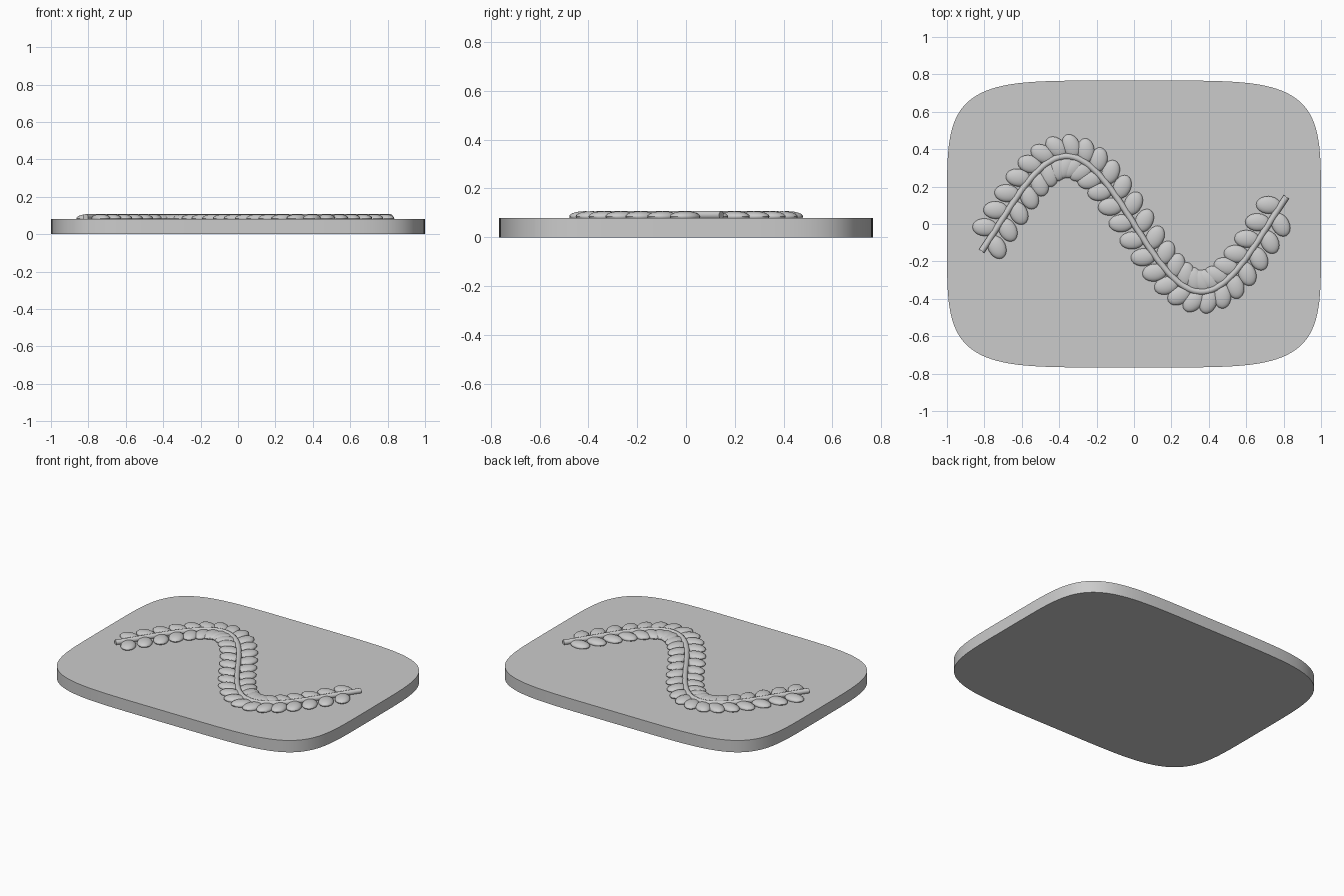
import bpy, bmesh, math
from mathutils import Matrix

if "Cube" in bpy.data.objects:
    bpy.data.objects.remove(bpy.data.objects["Cube"])

AMP, FREQ = 0.362, 4.36


def wave(x):
    return -AMP * math.sin(FREQ * x)


def add_object(name, bm):
    bmesh.ops.recalc_face_normals(bm, faces=bm.faces[:])
    mesh = bpy.data.meshes.new(name)
    bm.to_mesh(mesh)
    bm.free()
    ob = bpy.data.objects.new(name, mesh)
    bpy.context.collection.objects.link(ob)
    bpy.ops.object.select_all(action='DESELECT')
    ob.select_set(True)
    bpy.context.view_layer.objects.active = ob
    bpy.ops.object.shade_smooth_by_angle(angle=math.radians(35))
    return ob


# base slab: superellipse outline, extruded upward
def spow(v, e):
    return math.copysign(abs(v) ** e, v)


bm = bmesh.new()
N = 144
ring = []
for i in range(N):
    t = 2 * math.pi * i / N
    ring.append(bm.verts.new((spow(math.cos(t), 0.4), 0.767 * spow(math.sin(t), 0.4), 0)))
face = bm.faces.new(ring)
ext = bmesh.ops.extrude_face_region(bm, geom=[face])
top = [g for g in ext['geom'] if isinstance(g, bmesh.types.BMVert)]
bmesh.ops.translate(bm, verts=top, vec=(0, 0, 0.08))
add_object("base_slab", bm)

# stem: round tube swept along the wave
bm = bmesh.new()
STEPS, SIDES, R = 96, 12, 0.017
rings = []
for i in range(STEPS + 1):
    x = -0.815 + 1.63 * i / STEPS
    a = math.atan(-AMP * FREQ * math.cos(FREQ * x))
    loop = []
    for k in range(SIDES):
        p = 2 * math.pi * k / SIDES
        u, w = R * math.cos(p), R * math.sin(p)
        loop.append(bm.verts.new((x - u * math.sin(a), wave(x) + u * math.cos(a), 0.091 + w)))
    rings.append(loop)
for r0, r1 in zip(rings, rings[1:]):
    for k in range(SIDES):
        j = (k + 1) % SIDES
        bm.faces.new((r0[k], r0[j], r1[j], r1[k]))
bm.faces.new(rings[0])
bm.faces.new(rings[-1])
add_object("vine_stem", bm)

# leaves: flattened ellipsoids alternating sides, swept backward
bm = bmesh.new()
COUNT = 54
for i in range(COUNT):
    x = -0.78 + 1.546 * i / (COUNT - 1)
    a = math.atan(-AMP * FREQ * math.cos(FREQ * x))
    side = -1 if i % 2 == 0 else 1
    n = a + side * math.pi / 2
    m = (Matrix.Translation((x + 0.056 * math.cos(n), wave(x) + 0.056 * math.sin(n), 0.085))
         @ Matrix.Rotation(a + side * math.radians(120), 4, 'Z')
         @ Matrix.Diagonal((0.066, 0.047, 0.022, 1)))
    bmesh.ops.create_uvsphere(bm, u_segments=20, v_segments=12, radius=1, matrix=m)
add_object("leaves", bm)
